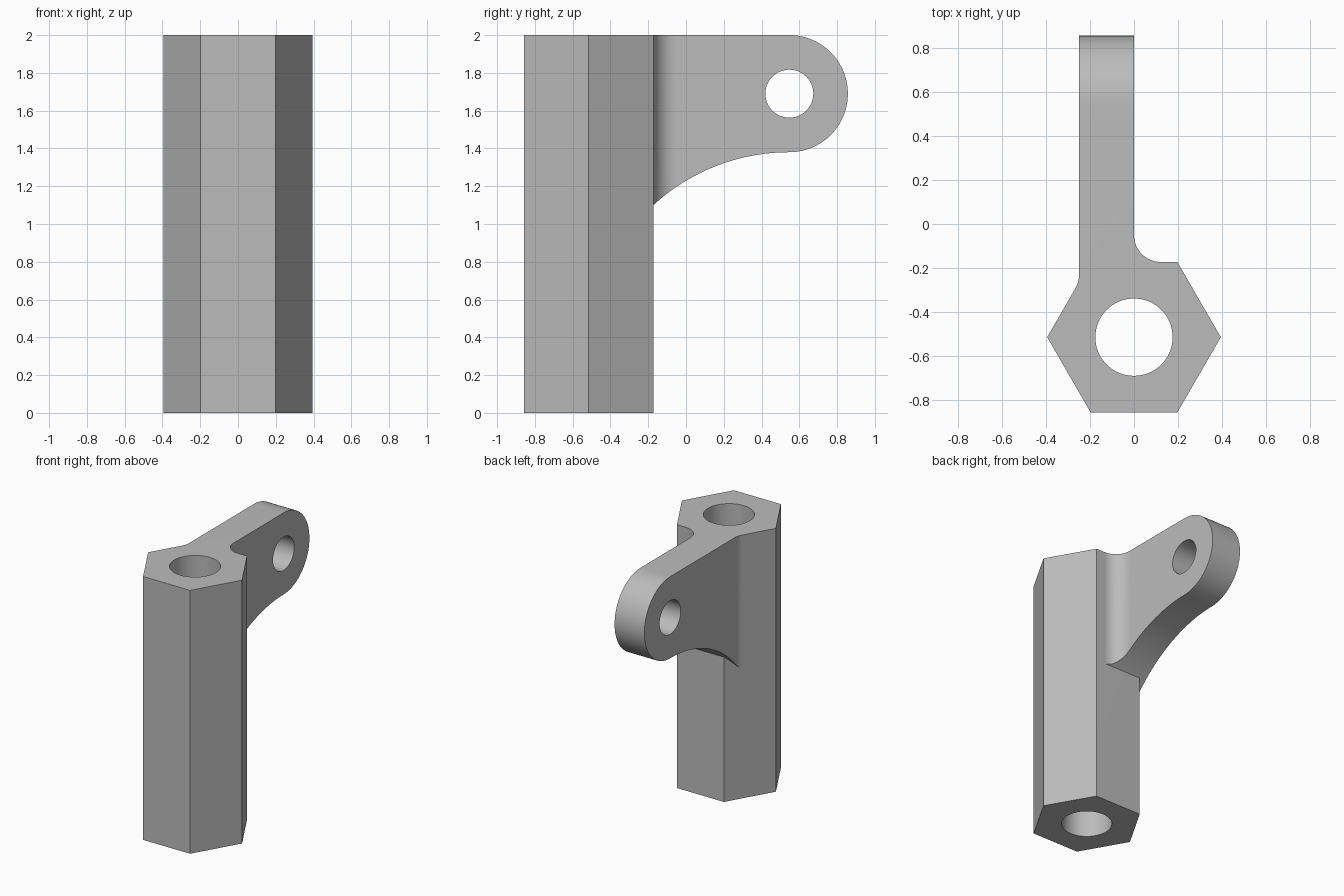
import bpy, bmesh
from math import sin, cos, pi, radians, sqrt, tan
from mathutils import Vector

if "Cube" in bpy.data.objects:
    bpy.data.objects.remove(bpy.data.objects["Cube"], do_unlink=True)

grey = bpy.data.materials.new("plain grey")
grey.use_nodes = True
colour = (0.5, 0.5, 0.5, 1)
grey.diffuse_color = colour
grey.node_tree.nodes["Principled BSDF"].inputs["Base Color"].default_value = colour


def arc(cx, cy, r, start, end, steps):
    """Points on an arc, angles in degrees."""
    angles = [radians(start + (end - start) * i / steps) for i in range(steps + 1)]
    return [(cx + r * cos(a), cy + r * sin(a)) for a in angles]


def prism(name, outline, low, high, axis="z"):
    """Extrude an outline: (x, y) along z, or (y, z) along x."""
    def place(p, d):
        return (p[0], p[1], d) if axis == "z" else (d, p[0], p[1])
    bm = bmesh.new()
    face = bm.faces.new([bm.verts.new(place(p, low)) for p in outline])
    extruded = bmesh.ops.extrude_face_region(bm, geom=[face])["geom"]
    shift = Vector((0, 0, high - low)) if axis == "z" else Vector((high - low, 0, 0))
    bmesh.ops.translate(bm, vec=shift, verts=[v for v in extruded if isinstance(v, bmesh.types.BMVert)])
    bmesh.ops.recalc_face_normals(bm, faces=bm.faces)
    mesh = bpy.data.meshes.new(name)
    bm.to_mesh(mesh)
    bm.free()
    mesh.materials.append(grey)
    obj = bpy.data.objects.new(name, mesh)
    bpy.context.collection.objects.link(obj)
    return obj


def combine(target, tool, operation):
    """Apply a boolean and discard the tool."""
    mod = target.modifiers.new(operation, "BOOLEAN")
    mod.operation, mod.object, mod.solver = operation, tool, "EXACT"
    bpy.context.view_layer.objects.active = target
    bpy.ops.object.modifier_apply(modifier=mod.name)
    bpy.data.objects.remove(tool, do_unlink=True)


HEIGHT = 2.0
HEX_Y, HEX_R = -0.515, 0.395
BACK_Y = HEX_Y + HEX_R * sqrt(3) / 2
EYE_Y, EYE_Z, EYE_R = 0.547, 1.69, 0.31

# Hexagonal column
bracket = prism("hex_column_bracket", arc(0, HEX_Y, HEX_R, 0, 300, 5), 0, HEIGHT)

# Arm seen from above, with a fillet on each side where it meets the column
big, small, side = 0.122, 0.12, -0.25
corner_y = HEX_Y + (HEX_R + side) * sqrt(3)
plan = [(0, 1)]
plan += arc(big, BACK_Y + big, big, 180, 270, 16)
plan += [(big, BACK_Y - 0.08), (-0.2, HEX_Y + 0.1)]
plan += arc(side - small, corner_y + small * tan(radians(15)), small, -30, 0, 8)
plan += [(side, 1)]
arm = prism("arm", plan, 0.5, HEIGHT)

# Arm seen from the side: rounded eye and a sweeping underside
sweep = 1.066
profile = arc(EYE_Y, EYE_Z, EYE_R, 90, -90, 40)
profile += arc(EYE_Y, EYE_Z - EYE_R - sweep, sweep, 90, 150, 32)[1:]
profile += [(profile[-1][0], HEIGHT)]
combine(arm, prism("arm_side", profile, -1, 1, "x"), "INTERSECT")
combine(bracket, arm, "UNION")

# Bores through the column and the eye
combine(bracket, prism("bore", arc(0, HEX_Y, 0.176, 0, 354.375, 63), -1, 3), "DIFFERENCE")
combine(bracket, prism("eye_bore", arc(EYE_Y, EYE_Z, 0.127, 0, 352.5, 47), -1, 1, "x"), "DIFFERENCE")

bpy.ops.object.select_all(action="DESELECT")
bracket.select_set(True)
bpy.context.view_layer.objects.active = bracket
bpy.ops.object.shade_smooth_by_angle(angle=radians(25))
